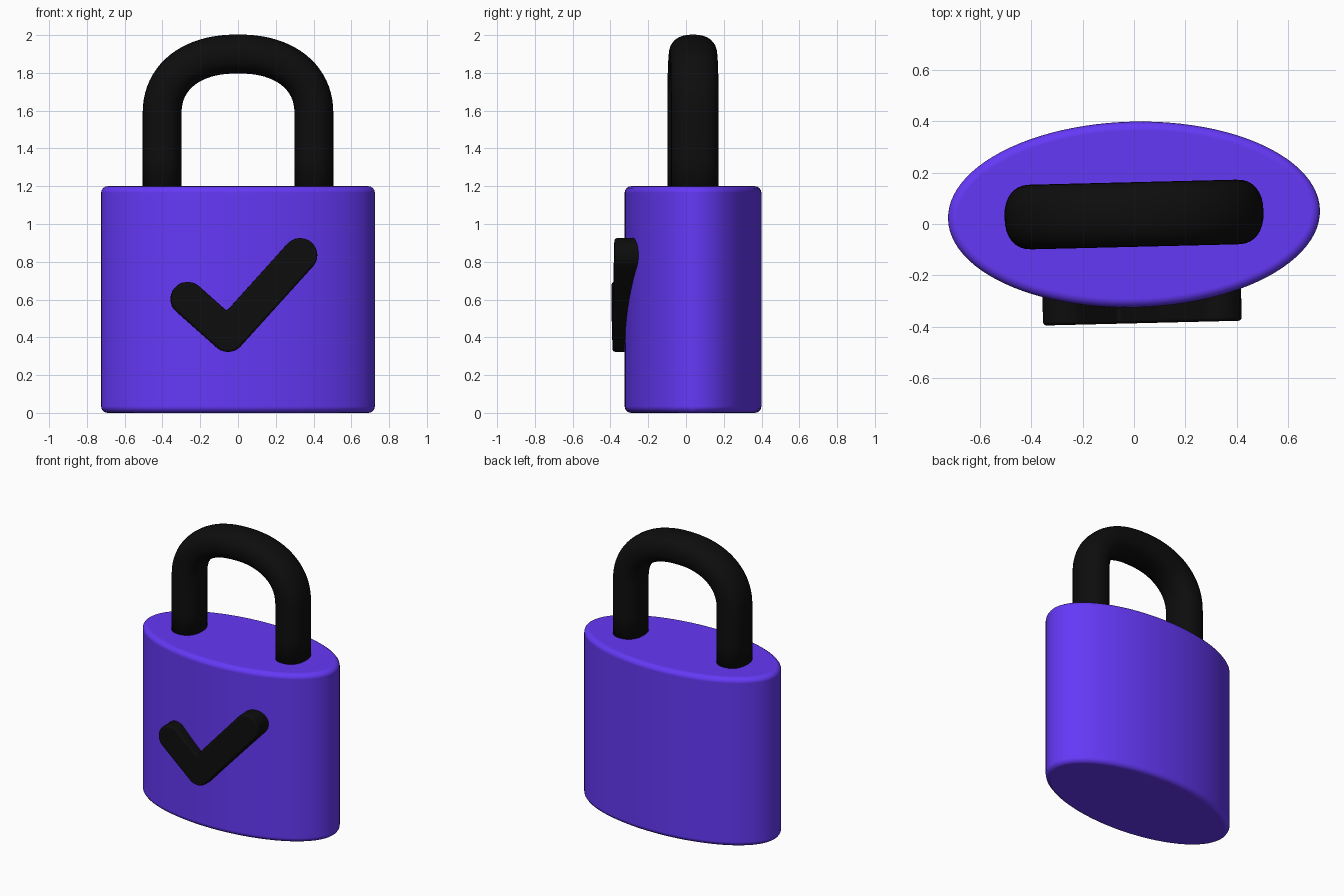
import bpy, bmesh
from math import sin, cos, pi, radians, atan2, copysign
from mathutils import Vector

if "Cube" in bpy.data.objects:
    bpy.data.objects.remove(bpy.data.objects["Cube"])

TURN = radians(1.4)      # slight turn of the whole lock about z
CENTRE_Y = 0.037


def material(name, rgb):
    m = bpy.data.materials.new(name)
    m.diffuse_color = (*rgb, 1)
    m.use_nodes = True
    m.node_tree.nodes["Principled BSDF"].inputs["Base Color"].default_value = m.diffuse_color
    return m


def finish(name, bm, mat, bevel=0):
    bmesh.ops.recalc_face_normals(bm, faces=bm.faces)
    me = bpy.data.meshes.new(name)
    bm.to_mesh(me)
    bm.free()
    me.materials.append(mat)
    ob = bpy.data.objects.new(name, me)
    bpy.context.collection.objects.link(ob)
    ob.location.y = CENTRE_Y
    ob.rotation_euler.z = TURN
    me.polygons.foreach_set("use_smooth", [True] * len(me.polygons))
    if bevel:
        mod = ob.modifiers.new("Rounded edges", "BEVEL")
        mod.width = bevel
        mod.segments = 4
        mod.limit_method = "ANGLE"
        mod.angle_limit = radians(40)
        mod.harden_normals = True
    return ob


def prism(outline, offset):
    """Extrude a closed outline by an offset vector."""
    bm = bmesh.new()
    face = bm.faces.new([bm.verts.new(p) for p in outline])
    ext = bmesh.ops.extrude_face_region(bm, geom=[face], use_keep_orig=True)
    verts = [v for v in ext["geom"] if isinstance(v, bmesh.types.BMVert)]
    bmesh.ops.translate(bm, verts=verts, vec=offset)
    return bm


def superpow(v, n):
    return copysign(abs(v) ** (2 / n), v)


purple = material("purple", (0.13, 0.04, 0.93))
black = material("black", (0.004, 0.004, 0.004))

# Body: oval block with rounded rims
N = 96
oval = [(0.725 * cos(2 * pi * i / N), 0.362 * sin(2 * pi * i / N), 0) for i in range(N)]
finish("body", prism(oval, (0, 0, 1.2)), purple, 0.035)

# Shackle: rounded section swept along a flattened arch
path = [Vector((0.402, 0, 1.1)), Vector((0.402, 0, 1.35))]
for i in range(41):
    t = pi * i / 40
    path.append(Vector((0.402 * superpow(cos(t), 2.25), 0, 1.58 + 0.32 * superpow(sin(t), 2.25))))
path += [Vector((-0.402, 0, 1.35)), Vector((-0.402, 0, 1.1))]

bm = bmesh.new()
S = 32
rings = []
for i, p in enumerate(path):
    if i in (0, len(path) - 1):
        d = Vector((0, 0, 1 if i == 0 else -1))
    else:
        d = (path[i + 1] - path[i - 1]).normalized()
    side = Vector((d.z, 0, -d.x))
    ring = []
    for k in range(S):
        a = 2 * pi * k / S
        ring.append(bm.verts.new(p + side * 0.103 * superpow(cos(a), 2.3)
                                 + Vector((0, 0.126 * superpow(sin(a), 2.3), 0))))
    rings.append(ring)
for r0, r1 in zip(rings, rings[1:]):
    for k in range(S):
        bm.faces.new((r0[k], r0[(k + 1) % S], r1[(k + 1) % S], r1[k]))
bm.faces.new(rings[0])
bm.faces.new(rings[-1])
finish("shackle", bm, black)

# Check mark: round-ended stroke standing out of the front
R = 0.09
p0, p1, p2 = Vector((-0.275, 0.603)), Vector((-0.062, 0.413)), Vector((0.32, 0.835))
a = atan2(*reversed(p1 - p0))
b = atan2(*reversed(p2 - p1))


def arc(c, start, end, steps):
    return [c + R * Vector((cos(t), sin(t)))
            for t in (start + (end - start) * i / steps for i in range(steps + 1))]


half = (b - a) / 2
notch_dir = (a + b) / 2 + pi / 2
notch = p1 + Vector((cos(notch_dir), sin(notch_dir))) * (R / cos(half))
stroke = (arc(p0, a + pi / 2, a + 3 * pi / 2, 20) + arc(p1, a - pi / 2, b - pi / 2, 10)
          + arc(p2, b - pi / 2, b + pi / 2, 20) + [notch])
outline = [(p.x, -0.424, p.y) for p in stroke]
finish("check_mark", prism(outline, (0, 0.15, 0)), black, 0.014)
